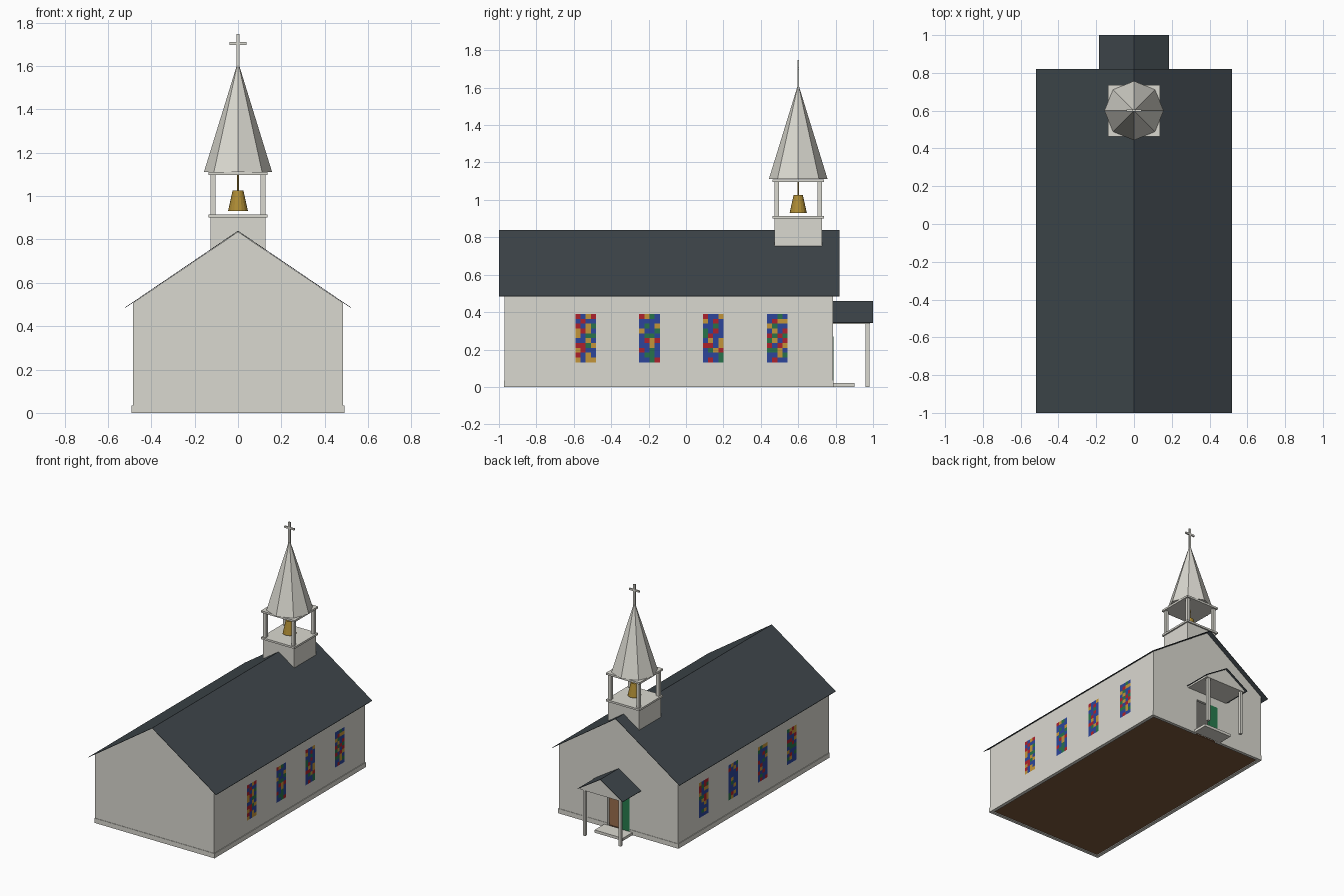
import bpy, bmesh, random
from mathutils import Matrix

random.seed(4)
if "Cube" in bpy.data.objects:
    bpy.data.objects.remove(bpy.data.objects["Cube"])


def material(name, r, g, b):
    m = bpy.data.materials.new(name)
    m.use_nodes = True
    m.diffuse_color = (r, g, b, 1)
    m.node_tree.nodes["Principled BSDF"].inputs["Base Color"].default_value = (r, g, b, 1)
    return m


WALL = material("warm white", .70, .69, .63)
ROOF = material("slate", .049, .062, .071)
GOLD = material("bell gold", .42, .26, .035)
FLOOR = material("brown floor", .20, .095, .045)
DOOR = material("door green", .02, .20, .075)
GLASS = [material("glass blue", .025, .06, .33), material("glass red", .42, .015, .025),
         material("glass green", .02, .17, .07), material("glass amber", .55, .30, .04)]


def finish(name, bm, *mats):
    mesh = bpy.data.meshes.new(name)
    bm.to_mesh(mesh)
    bm.free()
    for m in mats:
        mesh.materials.append(m)
    obj = bpy.data.objects.new(name, mesh)
    bpy.context.collection.objects.link(obj)
    return obj


def box(name, x0, x1, y0, y1, z0, z1, mat):
    bm = bmesh.new()
    bmesh.ops.create_cube(bm, size=1)
    bmesh.ops.scale(bm, vec=(x1 - x0, y1 - y0, z1 - z0), verts=bm.verts)
    bmesh.ops.translate(bm, vec=((x0 + x1) / 2, (y0 + y1) / 2, (z0 + z1) / 2), verts=bm.verts)
    return finish(name, bm, mat)


def prism(name, profile, y0, y1, mat):
    """Closed x-z profile extruded along y."""
    bm = bmesh.new()
    face = bm.faces.new([bm.verts.new((x, y0, z)) for x, z in profile])
    new = bmesh.ops.extrude_face_region(bm, geom=[face])["geom"]
    bmesh.ops.translate(bm, vec=(0, y1 - y0, 0),
                        verts=[v for v in new if isinstance(v, bmesh.types.BMVert)])
    bmesh.ops.recalc_face_normals(bm, faces=bm.faces)
    return finish(name, bm, mat)


def gable_roof(name, half, eave, ridge, y0, y1, thick=.003):
    prism(name, [(-half, eave), (0, ridge), (half, eave),
                 (half, eave - thick), (0, ridge - thick), (-half, eave - thick)], y0, y1, ROOF)


def cone(name, sides, r1, r2, y, z0, z1, mat):
    bm = bmesh.new()
    bmesh.ops.create_cone(bm, cap_ends=True, segments=sides, radius1=r1, radius2=r2,
                          depth=z1 - z0, matrix=Matrix.Translation((0, y, (z0 + z1) / 2)))
    return finish(name, bm, mat)


# Hall: hollow walls, doorway in the back gable
W, Y0, Y1, T = .485, -.97, .785, .02
EAVE, RIDGE = .507, .835
DW, DH = .09, .27
prism("front_gable_wall", [(-W, 0), (W, 0), (W, EAVE), (0, RIDGE), (-W, EAVE)], Y0, Y0 + T, WALL)
prism("door_gable_wall", [(-W, 0), (-DW, 0), (-DW, DH), (DW, DH), (DW, 0), (W, 0),
                          (W, EAVE), (0, RIDGE), (-W, EAVE)], Y1 - T, Y1, WALL)
for side, s in (("left", 1), ("right", -1)):
    a, b = sorted((s * W, s * (W - T)))
    box(side + "_wall", a, b, Y0 + T, Y1 - T, 0, EAVE, WALL)
    a, b = sorted((s * (W + .005), s * W))
    box(side + "_base_trim", a, b, Y0 - .003, Y1 + .003, 0, .035, WALL)
box("front_base_trim", -W, W, Y0 - .003, Y0, 0, .035, WALL)
for s in (-1, 1):
    a, b = sorted((s * DW, s * W))
    box("back_base_trim", a, b, Y1, Y1 + .003, 0, .035, WALL)
box("floor", -W + T, W - T, Y0 + T, Y1 - T, .006, .014, FLOOR)
box("ceiling", -W + T, W - T, Y0 + T, Y1 - T, .49, .5, WALL)
gable_roof("main_roof", .52, .487, .84, -1, .82)

# Closed door leaf, the other half stands open
box("door_leaf", -DW, -.015, Y1 - .012, Y1 + .003, .015, DH, DOOR)

# Stained glass windows: mosaic plates
COLS, ROWS, WIN_W, WIN_Z0, WIN_Z1 = 4, 10, .11, .131, .39
for s in (-1, 1):
    for yc in (-.536, -.195, .145, .488):
        bm = bmesh.new()
        grid = [[bm.verts.new((s * (W + .003), yc + WIN_W * (i / COLS - .5),
                               WIN_Z0 + (WIN_Z1 - WIN_Z0) * j / ROWS))
                 for i in range(COLS + 1)] for j in range(ROWS + 1)]
        for j in range(ROWS):
            for i in range(COLS):
                quad = [grid[j][i], grid[j][i + 1], grid[j + 1][i + 1], grid[j + 1][i]]
                f = bm.faces.new(quad if s > 0 else quad[::-1])
                f.material_index = random.choices(range(4), weights=(50, 19, 17, 14))[0]
        finish("stained_glass_window", bm, *GLASS)

# Porch
box("porch_step", -.115, .115, Y1, .9, 0, .02, WALL)
prism("porch_pediment", [(-.17, .336), (.17, .336), (.17, .349), (0, .455), (-.17, .349)],
      Y1, .985, WALL)
gable_roof("porch_roof", .184, .345, .46, Y1, 1)
for x in (-.145, .145):
    box("porch_post", x - .01, x + .01, .961, .981, 0, .337, WALL)

# Bell tower
TY, TH = .6, .127
box("tower_base", -TH, TH, TY - TH, TY + TH, .7, .9, WALL)
for name, z in (("tower_deck", .9), ("tower_top_plate", 1.096)):
    box(name, -.137, .137, TY - .137, TY + .137, z, z + .014, WALL)
for sx in (-1, 1):
    for sy in (-1, 1):
        x, y = sx * .115, TY + sy * .115
        box("tower_post", x - .011, x + .011, y - .011, y + .011, .914, 1.096, WALL)
cone("bell", 16, .046, .025, TY, .93, 1.025, GOLD)
cone("bell_hanger", 8, .005, .005, TY, 1.02, 1.1, GOLD)
cone("spire", 8, .157, 0, TY, 1.111, 1.62, WALL)

# Cross
box("cross_upright", -.007, .007, TY - .005, TY + .005, 1.59, 1.747, WALL)
box("cross_arm", -.04, .04, TY - .005, TY + .005, 1.697, 1.71, WALL)
